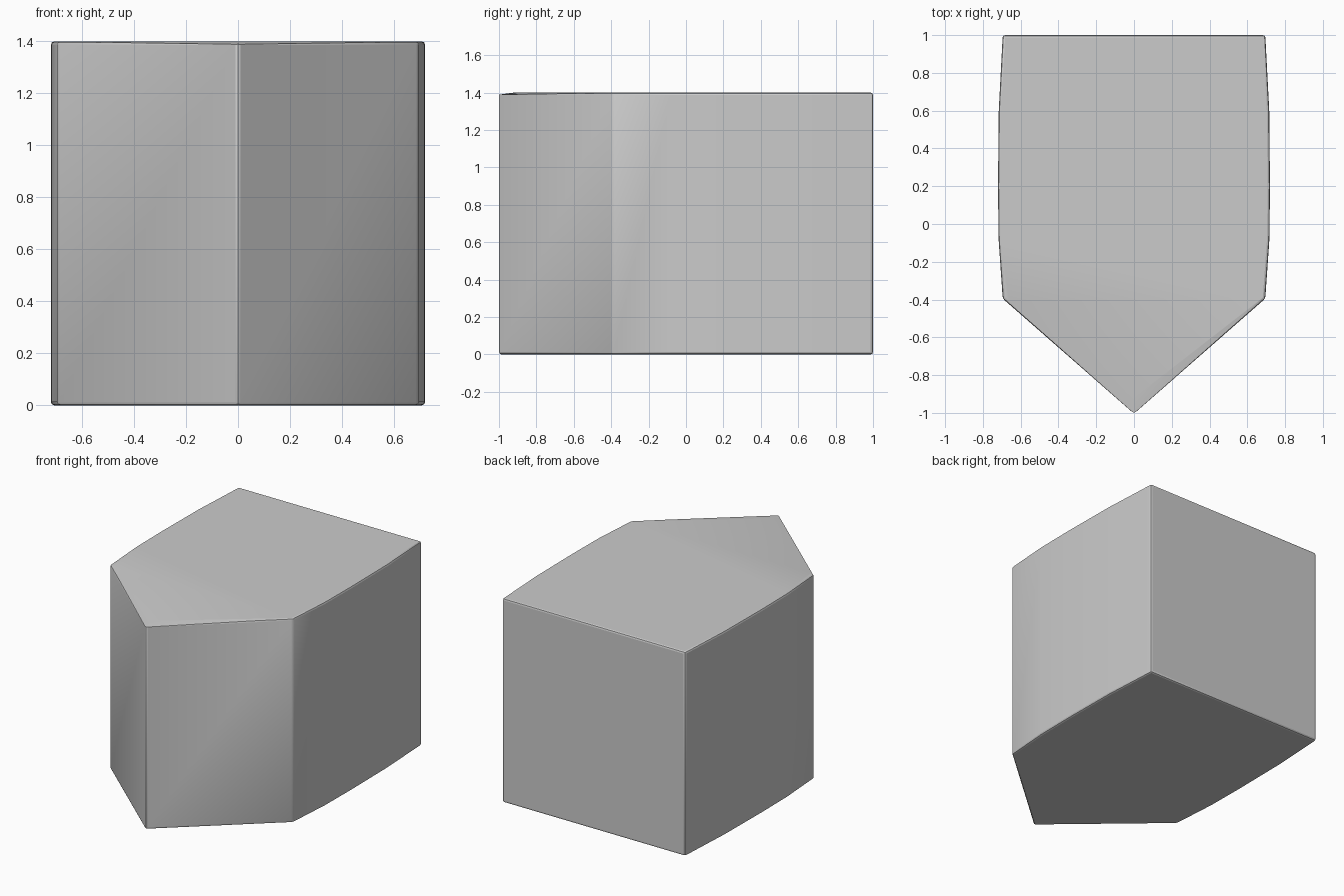
import bpy, bmesh, math
from mathutils import Vector

if "Cube" in bpy.data.objects:
    bpy.data.objects.remove(bpy.data.objects["Cube"])

HEIGHT = 1.4
# right half of the plan outline, from the front tip to the back corner
half = [(0.695, -0.395), (0.717, -0.08), (0.72, 0.2), (0.716, 0.6), (0.695, 1.0)]
outline = [(0, -1.004)] + half + [(-x, y) for x, y in reversed(half)]

# extruded five-sided body with slightly bulging sides
bm = bmesh.new()
base = bm.faces.new([bm.verts.new((x, y, 0)) for x, y in outline])
top = bmesh.ops.extrude_face_region(bm, geom=[base])["geom"]
bmesh.ops.translate(bm, vec=(0, 0, HEIGHT),
                    verts=[v for v in top if isinstance(v, bmesh.types.BMVert)])
bmesh.ops.recalc_face_normals(bm, faces=bm.faces)

# small rounded edges
sharp = [e for e in bm.edges if e.calc_face_angle(0) > math.radians(25)]
bmesh.ops.bevel(bm, geom=sharp, offset=0.013, segments=2, profile=0.5, affect='EDGES')

# shallow worn slopes along the two front top edges
for side in (-1, 1):
    a = Vector((side * 0.69, -0.385, HEIGHT))
    b = Vector((0, -0.92, HEIGHT))
    c = Vector((0, -1.0, HEIGHT - 0.011))
    normal = (b - a).cross(c - a)
    if normal.z < 0:
        normal.negate()
    cut = bmesh.ops.bisect_plane(bm, geom=bm.verts[:] + bm.edges[:] + bm.faces[:],
                                 plane_co=a, plane_no=normal, clear_outer=True)
    rim = [e for e in bm.edges if e.is_boundary]
    if rim:
        bmesh.ops.holes_fill(bm, edges=rim, sides=0)
bmesh.ops.recalc_face_normals(bm, faces=bm.faces)

mesh = bpy.data.meshes.new("pointed_block")
bm.to_mesh(mesh)
bm.free()
block = bpy.data.objects.new("pointed_block", mesh)
bpy.context.collection.objects.link(block)
bpy.context.view_layer.objects.active = block
block.select_set(True)
bpy.ops.object.shade_smooth_by_angle(angle=math.radians(20))
